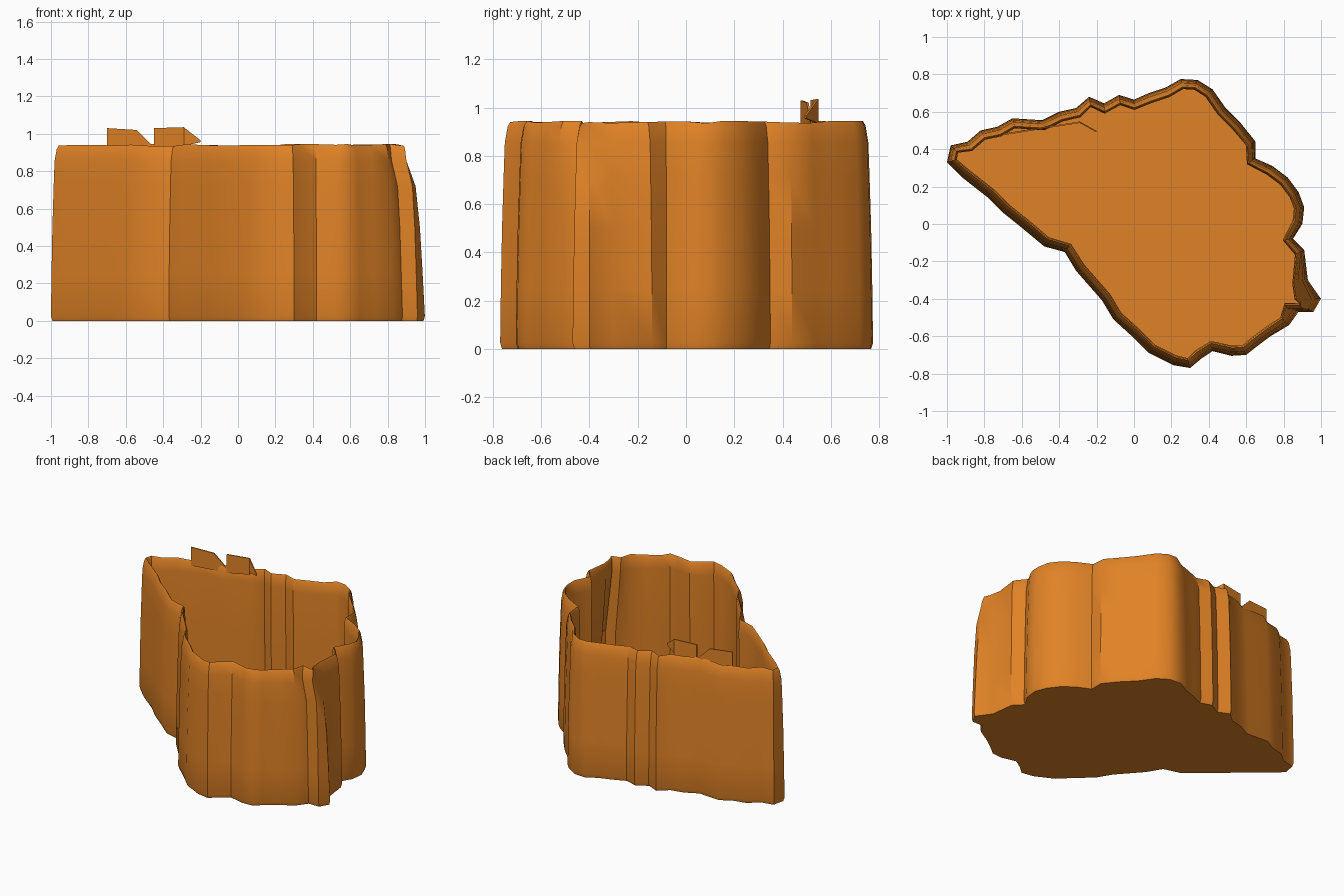
import bpy, bmesh, math, random
from mathutils import Vector

if "Cube" in bpy.data.objects:
    bpy.data.objects.remove(bpy.data.objects["Cube"])

random.seed(4)

orange = bpy.data.materials.new("warm orange")
orange.diffuse_color = (0.745, 0.223, 0.019, 1)
orange.use_nodes = True
orange.node_tree.nodes["Principled BSDF"].inputs["Base Color"].default_value = orange.diffuse_color

# Footprint of the wall at ground level, clockwise from the left tip
OUTLINE = [
    (-1.0, .33), (-.98, .42), (-.89, .44), (-.82, .5), (-.73, .52), (-.65, .565),
    (-.49, .555), (-.4, .6), (-.31, .62), (-.24, .68), (-.16, .645), (-.08, .69),
    (0, .665), (.08, .7), (.17, .73), (.25, .775), (.34, .77), (.42, .72), (.49, .62),
    (.57, .54), (.65, .44), (.65, .35), (.74, .31), (.82, .25), (.88, .17), (.91, .09),
    (.9, 0), (.85, -.08), (.91, -.14), (.93, -.3), (1.0, -.4), (.96, -.47), (.88, -.47),
    (.83, -.54), (.73, -.6), (.65, -.66), (.6, -.7), (.52, -.705), (.42, -.68),
    (.36, -.72), (.3, -.77), (.21, -.755), (.08, -.69), (0, -.61), (-.11, -.51),
    (-.17, -.41), (-.31, -.25), (-.37, -.15), (-.48, -.12), (-.6, -.02), (-.7, .06),
    (-.78, .14), (-.92, .25)]
# Wall section: (inward offset, height), up the outside, over the lip, down inside
SECTION = [(.008, 0), (0, .025), (.003, .25), (.008, .5), (.015, .72), (.02, .855),
           (.032, .92), (.043, .94), (.05, .93), (.055, .85), (.05, .4), (.045, .012)]

pts = [Vector(p) for p in OUTLINE]
n = len(pts)
inward = []
for i in range(n):
    d1 = (pts[i] - pts[i - 1]).normalized()
    d2 = (pts[(i + 1) % n] - pts[i]).normalized()
    t = (d1 + d2).normalized()
    inward.append(Vector((t.y, -t.x)))
wobble = [random.uniform(-.006, .006) for _ in pts]


def spike_pull(p, z):
    """The right-hand ridge fades back into the wall towards the top."""
    near = max(0, 1 - abs(p.y + .4) / .16) if p.x > .8 else 0
    lean = .03 * min(z, .77) / .77 + .06 * max(0, min(1, (z - .7) / .16))
    return near * lean


def make_object(name, bm, angle=None):
    me = bpy.data.meshes.new(name)
    bm.to_mesh(me)
    bm.free()
    ob = bpy.data.objects.new(name, me)
    bpy.context.collection.objects.link(ob)
    me.materials.append(orange)
    if angle:
        bpy.ops.object.select_all(action='DESELECT')
        ob.select_set(True)
        bpy.context.view_layer.objects.active = ob
        bpy.ops.object.shade_smooth_by_angle(angle=math.radians(angle))
    return ob


# Folded wall with lip, underside and inner floor
bm = bmesh.new()
rings = []
for off, z in SECTION:
    ring = []
    for i, p in enumerate(pts):
        q = p + inward[i] * off
        h = z + (wobble[i] if z > .9 else 0)
        ring.append(bm.verts.new((q.x - spike_pull(p, z), q.y, h)))
    rings.append(ring)
for a, b in zip(rings, rings[1:]):
    for i in range(n):
        j = (i + 1) % n
        bm.faces.new((a[i], b[i], b[j], a[j]))
caps = [bm.faces.new(rings[0]), bm.faces.new(rings[-1][::-1])]
bmesh.ops.triangulate(bm, faces=caps)
bmesh.ops.recalc_face_normals(bm, faces=bm.faces)
make_object("folded_wall_and_floor", bm, 38)


# Thin torn flaps standing up from the back lip
def flap(name, profile):
    bm = bmesh.new()
    bm.faces.new([bm.verts.new(p) for p in profile])
    geo = bmesh.ops.extrude_face_region(bm, geom=bm.faces[:])
    verts = [v for v in geo["geom"] if isinstance(v, bmesh.types.BMVert)]
    bmesh.ops.translate(bm, verts=verts, vec=(0, .008, 0))
    bmesh.ops.recalc_face_normals(bm, faces=bm.faces)
    make_object(name, bm)


flap("left_flap", [(-.7, .475, .9), (-.46, .515, .9), (-.46, .515, .94),
                   (-.54, .5, 1.02), (-.7, .475, 1.03)])
flap("right_flap", [(-.45, .515, .9), (-.29, .54, .92), (-.29, .54, 1.035), (-.45, .515, 1.03)])
flap("bent_flap_end", [(-.29, .54, .935), (-.2, .49, .955), (-.2, .49, .965), (-.29, .54, 1.035)])
